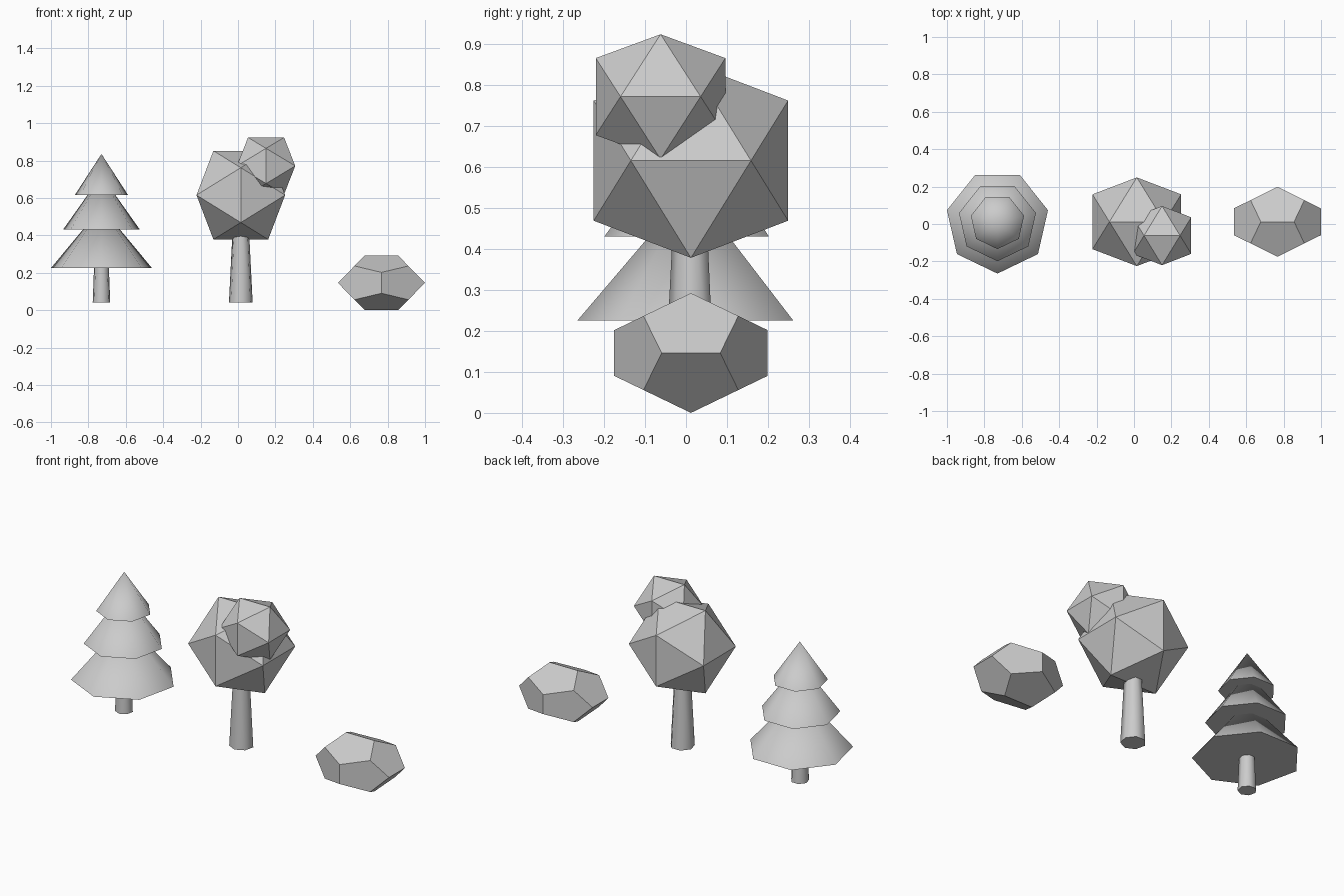
import bpy, bmesh, math
from itertools import product
from mathutils import Vector

if "Cube" in bpy.data.objects:
    bpy.data.objects.remove(bpy.data.objects["Cube"])

GOLD = (1 + math.sqrt(5)) / 2

grey = bpy.data.materials.new("plain grey")
grey.use_nodes = True
grey.diffuse_color = (0.6, 0.6, 0.6, 1)
grey.node_tree.nodes["Principled BSDF"].inputs["Base Color"].default_value = (0.6, 0.6, 0.6, 1)


def taper(name, x, y, bottom, top, r_bottom, r_top=0):
    """Seven-sided cone or tapered trunk with one corner to the front."""
    bpy.ops.mesh.primitive_cone_add(
        vertices=7, radius1=r_bottom, radius2=r_top, depth=top - bottom,
        location=(x, y, (bottom + top) / 2), rotation=(0, 0, math.pi))
    obj = bpy.context.object
    obj.name = name
    obj.data.materials.append(grey)
    bpy.ops.object.shade_smooth_by_angle(angle=math.radians(60))
    return obj


def golden_solid(name, centre, half_size, short, corners=False):
    """Hull of three golden rectangles (and a cube): 20- or 12-faced solid."""
    points = []
    for s, t in product((-1, 1), repeat=2):
        a, b = s * short, t * GOLD
        points += [(a, 0, b), (0, b, a), (b, a, 0)]
    if corners:
        points += list(product((-1, 1), repeat=3))
    bm = bmesh.new()
    for p in points:
        bm.verts.new([c * h / GOLD for c, h in zip(p, half_size)])
    bmesh.ops.convex_hull(bm, input=bm.verts)
    bmesh.ops.dissolve_limit(bm, angle_limit=math.radians(2),
                             verts=bm.verts, edges=bm.edges)
    bmesh.ops.recalc_face_normals(bm, faces=bm.faces)
    mesh = bpy.data.meshes.new(name)
    bm.to_mesh(mesh)
    bm.free()
    mesh.materials.append(grey)
    obj = bpy.data.objects.new(name, mesh)
    obj.location = Vector(centre)
    bpy.context.collection.objects.link(obj)
    return obj


# Pine tree: trunk and three stacked cones
PINE = (-0.73, 0.012)
taper("pine_trunk", *PINE, 0.04, 0.3, 0.048, 0.038)
taper("pine_lower_tier", *PINE, 0.225, 0.55, 0.277)
taper("pine_middle_tier", *PINE, 0.43, 0.72, 0.211)
taper("pine_upper_tier", *PINE, 0.615, 0.835, 0.146)

# Round tree: trunk and two faceted crowns
taper("round_tree_trunk", 0.015, 0.012, 0.04, 0.45, 0.065, 0.044)
golden_solid("large_crown", (0.015, 0.012, 0.615), [0.237] * 3, 1)
golden_solid("small_crown", (0.15, -0.062, 0.771), (0.156, 0.158, 0.152), 1)

# Flattened twelve-faced rock
golden_solid("rock", (0.767, 0.012, 0.146), (0.233, 0.187, 0.146), 1 / GOLD, corners=True)
